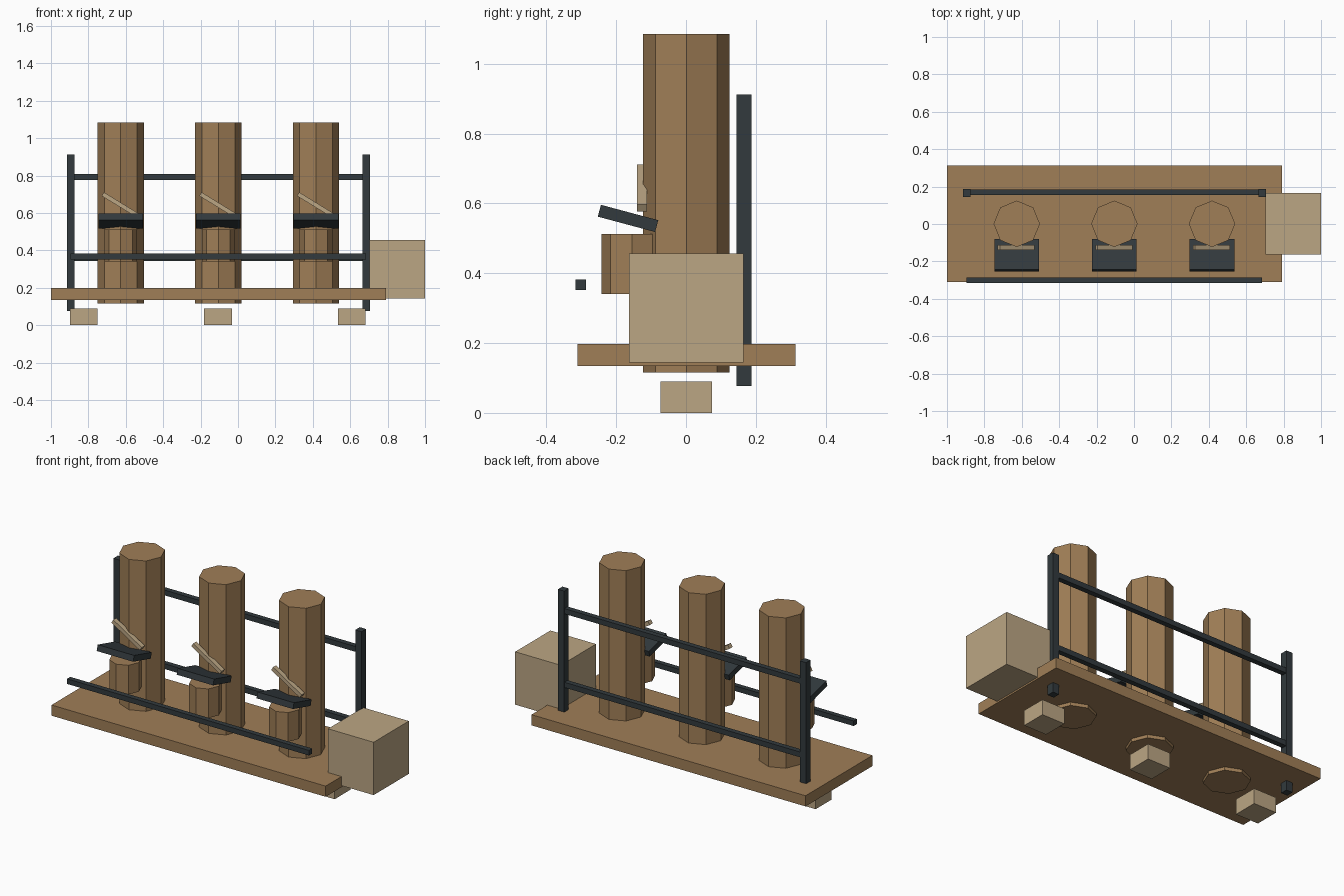
import bpy
from math import radians

if "Cube" in bpy.data.objects:
    bpy.data.objects.remove(bpy.data.objects["Cube"])


def material(name, rgb):
    m = bpy.data.materials.new(name)
    m.diffuse_color = (*rgb, 1)
    m.use_nodes = True
    m.node_tree.nodes["Principled BSDF"].inputs["Base Color"].default_value = m.diffuse_color
    return m


wood = material("wood", (0.35, 0.21, 0.095))
pale_wood = material("pale_wood", (0.50, 0.38, 0.23))
dark_metal = material("dark_metal", (0.032, 0.042, 0.047))


def box(name, center, size, mat, rot=(0, 0, 0)):
    bpy.ops.mesh.primitive_cube_add(size=1, location=center, rotation=rot)
    ob = bpy.context.object
    ob.name = name
    ob.scale = size
    ob.data.materials.append(mat)
    return ob


def log(name, x, y, z0, z1, radius):
    bpy.ops.mesh.primitive_cylinder_add(vertices=8, radius=radius, depth=z1 - z0,
                                        location=(x, y, (z0 + z1) / 2))
    ob = bpy.context.object
    ob.name = name
    ob.data.materials.append(wood)
    return ob


MID = -0.105  # centre of the deck along x

# Deck, feet and side crate
box("deck", (MID, 0.001, 0.166), (1.79, 0.624, 0.063), wood)
for x in (-0.825, -0.107, 0.608):
    box("foot", (x, 0.001, 0.045), (0.148, 0.147, 0.09), pale_wood)
box("crate", (0.851, 0.001, 0.3), (0.298, 0.328, 0.312), pale_wood)

# Three stations: trunk, small stump, tilted tray and slanted stick
for i in (-1, 0, 1):
    x = MID + 0.522 * i
    log("trunk", x, 0.001, 0.115, 1.085, 0.124)
    log("stump", x, -0.154, 0.34, 0.512, 0.088)
    box("tray", (x, -0.166, 0.557), (0.238, 0.17, 0.035), dark_metal,
        (radians(-15), 0, 0))
    box("stick", (x - 0.003, -0.1255, 0.644), (0.218, 0.029, 0.023), pale_wood,
        (0, radians(31.5), 0))

# Rear frame: two posts and two rails
for side in (-1, 1):
    box("rear_post", (MID + 0.79 * side, 0.166, 0.4945), (0.041, 0.042, 0.835), dark_metal)
for z in (0.793, 0.358):
    box("rear_rail", (MID, 0.17, z), (1.58, 0.031, 0.031), dark_metal)

# Front rail
box("front_rail", (MID, -0.301, 0.367), (1.58, 0.03, 0.03), dark_metal)
